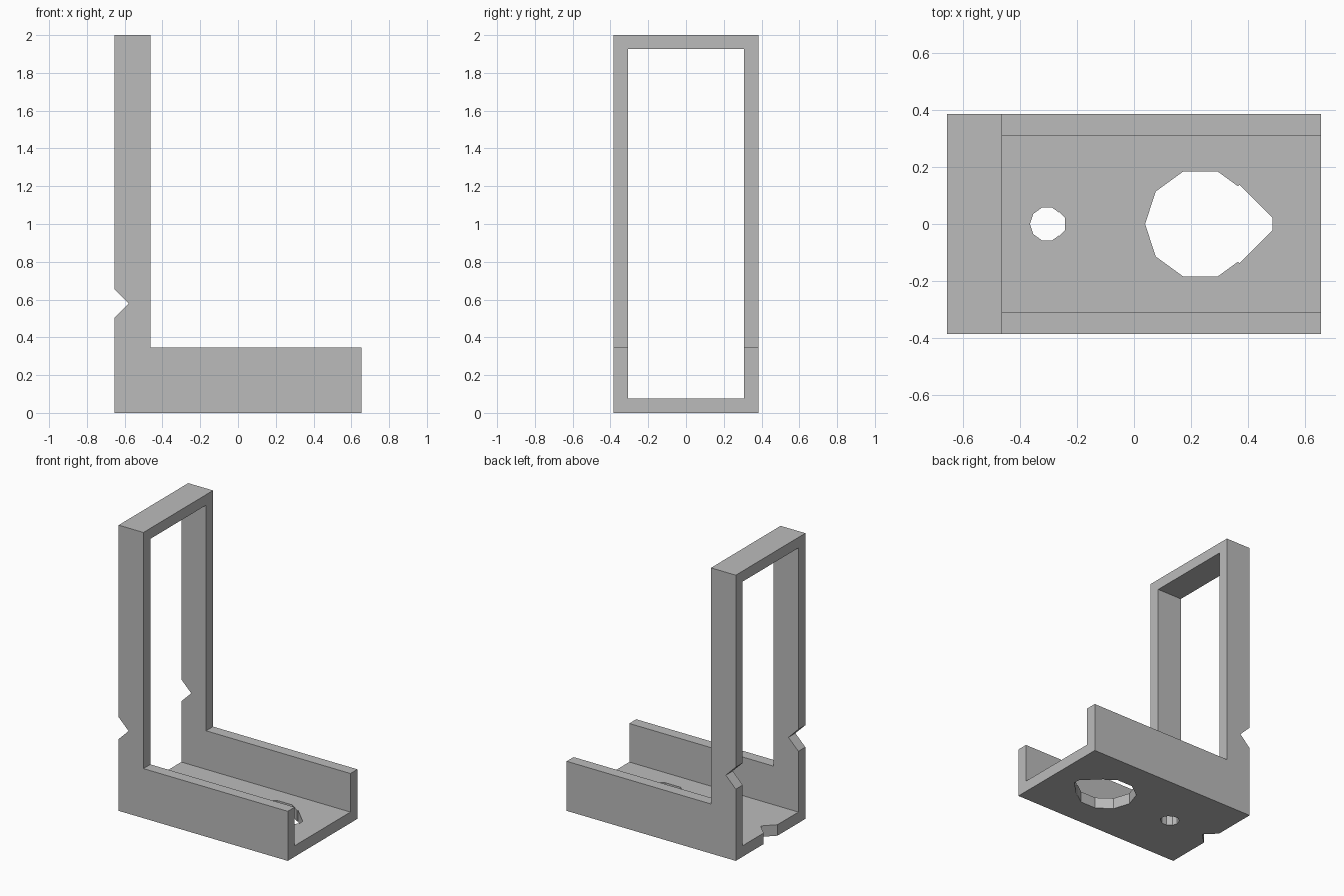
import bpy
import bmesh
import math
from mathutils import Vector

cube = bpy.data.objects.get("Cube")
if cube:
    bpy.data.objects.remove(cube, do_unlink=True)

# Main sizes
HX, HY, TOP = 0.655, 0.385, 2.0
WALL = 0.077
POST_X = -0.463
RAIL_Z = 0.347
NOTCH_Z = 0.579

grey = bpy.data.materials.new("grey plastic")
grey.use_nodes = True
colour = (0.5, 0.5, 0.5, 1.0)
grey.diffuse_color = colour
grey.node_tree.nodes["Principled BSDF"].inputs["Base Color"].default_value = colour


def prism(name, points, direction):
    """Extrude a closed planar outline along a direction."""
    bm = bmesh.new()
    face = bm.faces.new([bm.verts.new(p) for p in points])
    ext = bmesh.ops.extrude_face_region(bm, geom=[face])
    moved = [g for g in ext["geom"] if isinstance(g, bmesh.types.BMVert)]
    bmesh.ops.translate(bm, verts=moved, vec=Vector(direction))
    bmesh.ops.recalc_face_normals(bm, faces=bm.faces)
    mesh = bpy.data.meshes.new(name)
    bm.to_mesh(mesh)
    bm.free()
    mesh.materials.append(grey)
    obj = bpy.data.objects.new(name, mesh)
    bpy.context.collection.objects.link(obj)
    return obj


def teardrop(name, cx, r, flat):
    """Ten-sided hole with a clipped 45 degree point towards +x."""
    ring = [(r * math.cos(math.radians(a)), r * math.sin(math.radians(a)))
            for a in (72, 108, 144)]
    s = r * math.sqrt(0.5)
    # where the square tip leaves the ten-sided ring
    k = r * math.cos(math.radians(18)) / (math.sqrt(2) * math.cos(math.radians(9)))
    upper = [(2 * s - flat, flat), (s, s), (k, k)] + ring
    lower = [(x, -y) for x, y in reversed(upper)]
    outline = upper + [(-r, 0)] + lower
    return prism(name, [(cx + x, y, -0.1) for x, y in outline], (0, 0, 0.3))


# L-shaped side outline with a V notch on the back of the post
side = [(-HX, 0), (HX, 0), (HX, RAIL_Z), (POST_X, RAIL_Z), (POST_X, TOP), (-HX, TOP),
        (-HX, NOTCH_Z + WALL), (-HX + WALL, NOTCH_Z), (-HX, NOTCH_Z - WALL)]
bracket = prism("bracket_frame", [(x, -HY, z) for x, z in side], (0, 2 * HY, 0))

# Opening that leaves the floor, side rails, posts and top bar
iy = HY - WALL
opening = [(-1, -iy, WALL), (-1, iy, WALL), (-1, iy, TOP - WALL + 0.003), (-1, -iy, TOP - WALL + 0.003)]
floor_notch = [(-HX - 0.1, -WALL - 0.1, -0.1), (-HX + WALL, 0, -0.1), (-HX - 0.1, WALL + 0.1, -0.1)]
cutters = [
    prism("opening_cutter", opening, (2, 0, 0)),
    prism("floor_notch_cutter", floor_notch, (0, 0, 0.3)),
    teardrop("small_hole_cutter", -0.305, 0.06, 0.021),
    teardrop("large_hole_cutter", 0.233, 0.194, 0.021),
]
for cutter in cutters:
    cutter.hide_render = True
    mod = bracket.modifiers.new(cutter.name, 'BOOLEAN')
    mod.operation = 'DIFFERENCE'
    mod.solver = 'EXACT'
    mod.object = cutter

# Apply the cuts and remove the cutters
bpy.context.view_layer.update()
result = bpy.data.meshes.new_from_object(bracket.evaluated_get(bpy.context.evaluated_depsgraph_get()))
bracket.modifiers.clear()
bracket.data = result
for cutter in cutters:
    bpy.data.objects.remove(cutter, do_unlink=True)
